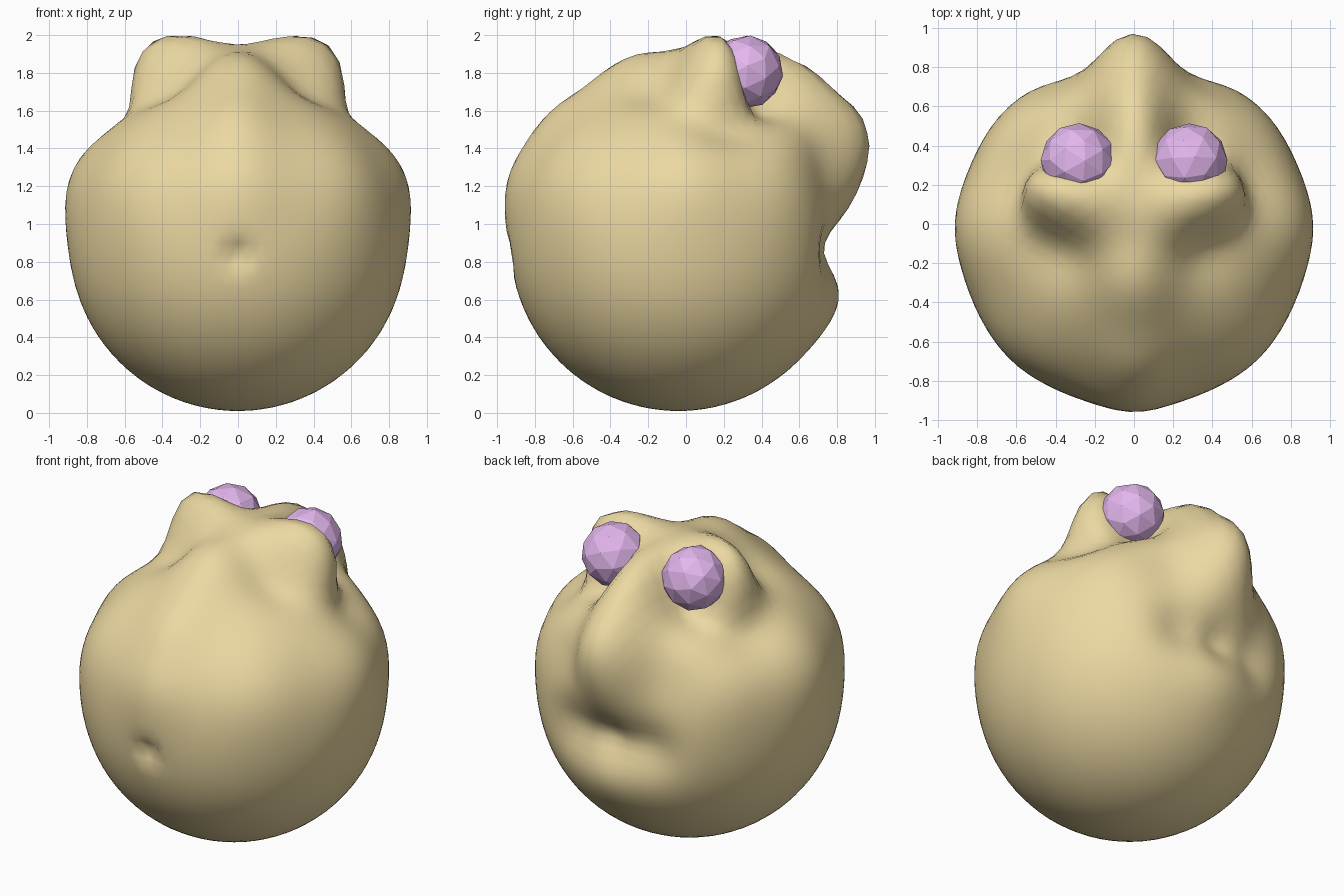
import bpy, bmesh, math
from mathutils import Vector

if "Cube" in bpy.data.objects:
    bpy.data.objects.remove(bpy.data.objects["Cube"])

CENTRE = Vector((0, -0.04, 0.9))
R = 0.89


def material(name, col):
    m = bpy.data.materials.new(name)
    m.diffuse_color = (*col, 1)
    m.use_nodes = True
    m.node_tree.nodes["Principled BSDF"].inputs["Base Color"].default_value = m.diffuse_color
    return m


# Sculpt strokes: surface point to pull to, and brush size (mirrored in x)
brow = [(.40, .17, 1.99, .13), (.20, .10, 1.985, .12), (.53, .23, 1.82, .13), (.55, .22, 1.60, .14)]
snout = [(0, .08, 1.95, .11), (0, .38, 1.93, .12), (0, .60, 1.86, .13), (0, .78, 1.72, .14),
         (0, .94, 1.55, .14), (0, .96, 1.32, .15), (0, .83, 1.04, .13)]
face = [(.29, .33, 1.63, .12), (.35, .60, 1.50, .15), (.32, .73, 1.28, .16)]
mouth = [(0, .71, .87, .11), (.24, .71, .87, .13), (0, .80, .56, .14)]
crown = [(0, -.25, 1.90, .16), (.35, -.10, 1.73, .14), (0, -.51, 1.75, .15), (0, -.73, 1.585, .14)]
shoulder = [(0, -.93, 1.28, .18), (0, -.955, 1.0, .13), (.88, 0, 1.27, .2),
            (.60, -.66, 1.27, .22), (.65, .53, 1.27, .2)]
pits = [(0, -.87, .84, .045)]

strokes = []
for x, y, z, s in brow + snout + face + mouth + crown + shoulder + pits:
    v = Vector((x, y, z)) - CENTRE
    d = v.normalized()
    dirs = [d] if x == 0 else [d, Vector((-d.x, d.y, d.z))]
    strokes.append([dirs, s, v.length - R, 0.0])


def offset(d):
    return sum(w * math.exp(-((d - q).length * R / s) ** 2 / 2)
               for dirs, s, t, w in strokes for q in dirs)


# Balance the overlapping strokes so each point is met
for _ in range(40):
    for st in strokes:
        st[3] += 0.6 * (st[2] - offset(st[0][0]))

# Body
bm = bmesh.new()
bmesh.ops.create_icosphere(bm, subdivisions=5, radius=1)
for v in bm.verts:
    d = v.co.normalized()
    v.co = CENTRE + d * (R + offset(d))
    v.co.z = min(max(v.co.z, 0), 2)
for f in bm.faces:
    f.smooth = True
me = bpy.data.meshes.new("body")
bm.to_mesh(me)
bm.free()
body = bpy.data.objects.new("body", me)
bpy.context.collection.objects.link(body)
me.materials.append(material("ochre", (.84, .69, .36)))

# Faceted eyes
violet = material("violet", (.77, .47, .85))
for side, name in ((-1, "left_eye"), (1, "right_eye")):
    bpy.ops.mesh.primitive_ico_sphere_add(subdivisions=2, radius=.195,
                                          location=(side * .285, .32, 1.805))
    eye = bpy.context.object
    eye.name = name
    eye.rotation_euler = (-.6, 0, side * .3)
    eye.data.materials.append(violet)
